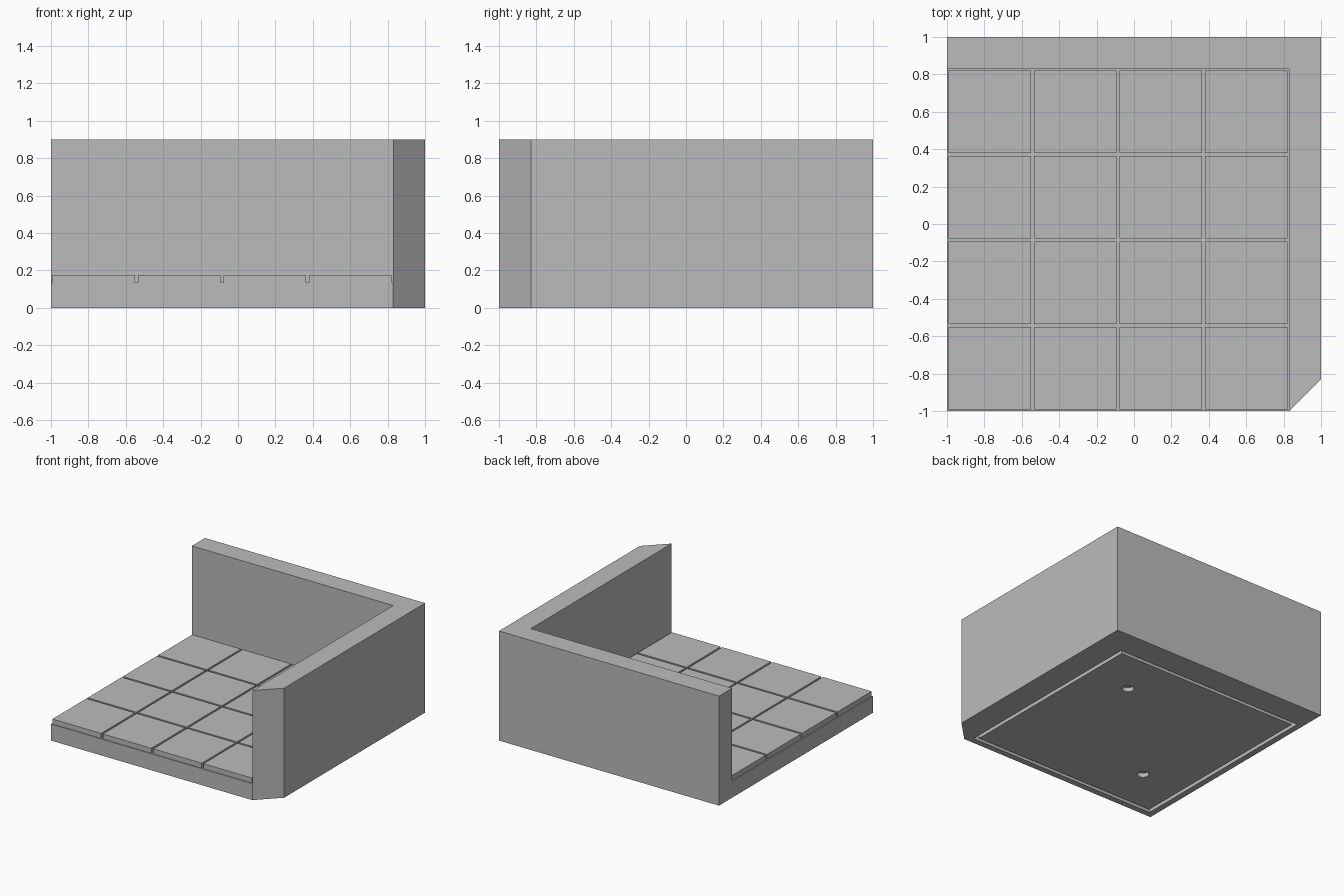
import bpy
import bmesh

if "Cube" in bpy.data.objects:
    bpy.data.objects.remove(bpy.data.objects["Cube"], do_unlink=True)

EDGE = 0.83        # inner faces of the walls
WALL_TOP = 0.9
BASE_TOP = 0.135
TILE_TOP = 0.176
MID = (EDGE - 1) / 2   # centre of the square floor
PITCH = (EDGE + 1) / 4
GAP = 0.016
POCKET = 0.05      # depth of the underside groove

stone = bpy.data.materials.new("stone grey")
stone.use_nodes = True
grey = (0.5, 0.5, 0.5, 1)
stone.diffuse_color = grey
stone.node_tree.nodes["Principled BSDF"].inputs["Base Color"].default_value = grey


def prism(name, outline, z0, z1):
    """Extrude a flat outline from z0 up to z1."""
    bm = bmesh.new()
    face = bm.faces.new([bm.verts.new((x, y, z0)) for x, y in outline])
    up = bmesh.ops.extrude_face_region(bm, geom=[face])["geom"]
    bmesh.ops.translate(bm, vec=(0, 0, z1 - z0),
                        verts=[v for v in up if isinstance(v, bmesh.types.BMVert)])
    bmesh.ops.recalc_face_normals(bm, faces=bm.faces)
    mesh = bpy.data.meshes.new(name)
    bm.to_mesh(mesh)
    bm.free()
    mesh.materials.append(stone)
    obj = bpy.data.objects.new(name, mesh)
    bpy.context.collection.objects.link(obj)
    return obj


def square(cx, cy, half):
    return [(cx - half, cy - half), (cx + half, cy - half),
            (cx + half, cy + half), (cx - half, cy + half)]


def cut(target, cutter):
    """Subtract the cutter for good and discard it."""
    cutter.hide_render = True
    mod = target.modifiers.new("cut", "BOOLEAN")
    mod.operation = "DIFFERENCE"
    mod.solver = "EXACT"
    mod.object = cutter
    bpy.context.view_layer.objects.active = target
    bpy.ops.object.modifier_apply(modifier=mod.name)
    bpy.data.objects.remove(cutter, do_unlink=True)


# Corner wall with a mitred front end
prism("corner_wall", [(-1, 1), (-1, EDGE), (EDGE, EDGE), (EDGE, -1),
                      (1, -EDGE), (1, 1)], 0, WALL_TOP)

# Floor base, with a pocket beneath that leaves a groove around the panel
half = (EDGE + 1) / 2
base = prism("floor_base", square(MID, MID, half), 0, BASE_TOP)
cut(base, prism("pocket_cutter", square(MID, MID, half - 0.05), -0.1, POCKET))
panel = prism("underside_panel", square(MID, MID, half - 0.08), 0, POCKET)

# Two round sockets in the underside
for side in (-1, 1):
    c = MID + side * PITCH
    bpy.ops.mesh.primitive_cylinder_add(vertices=32, radius=0.045, depth=0.07,
                                        location=(c, c, 0))
    cut(panel, bpy.context.object)

# Floor tiles, four by four
for row in range(4):
    for col in range(4):
        cx = -1 + PITCH * (col + 0.5)
        cy = -1 + PITCH * (row + 0.5)
        prism(f"floor_tile_{row + 1}_{col + 1}",
              square(cx, cy, (PITCH - GAP) / 2), BASE_TOP, TILE_TOP)
